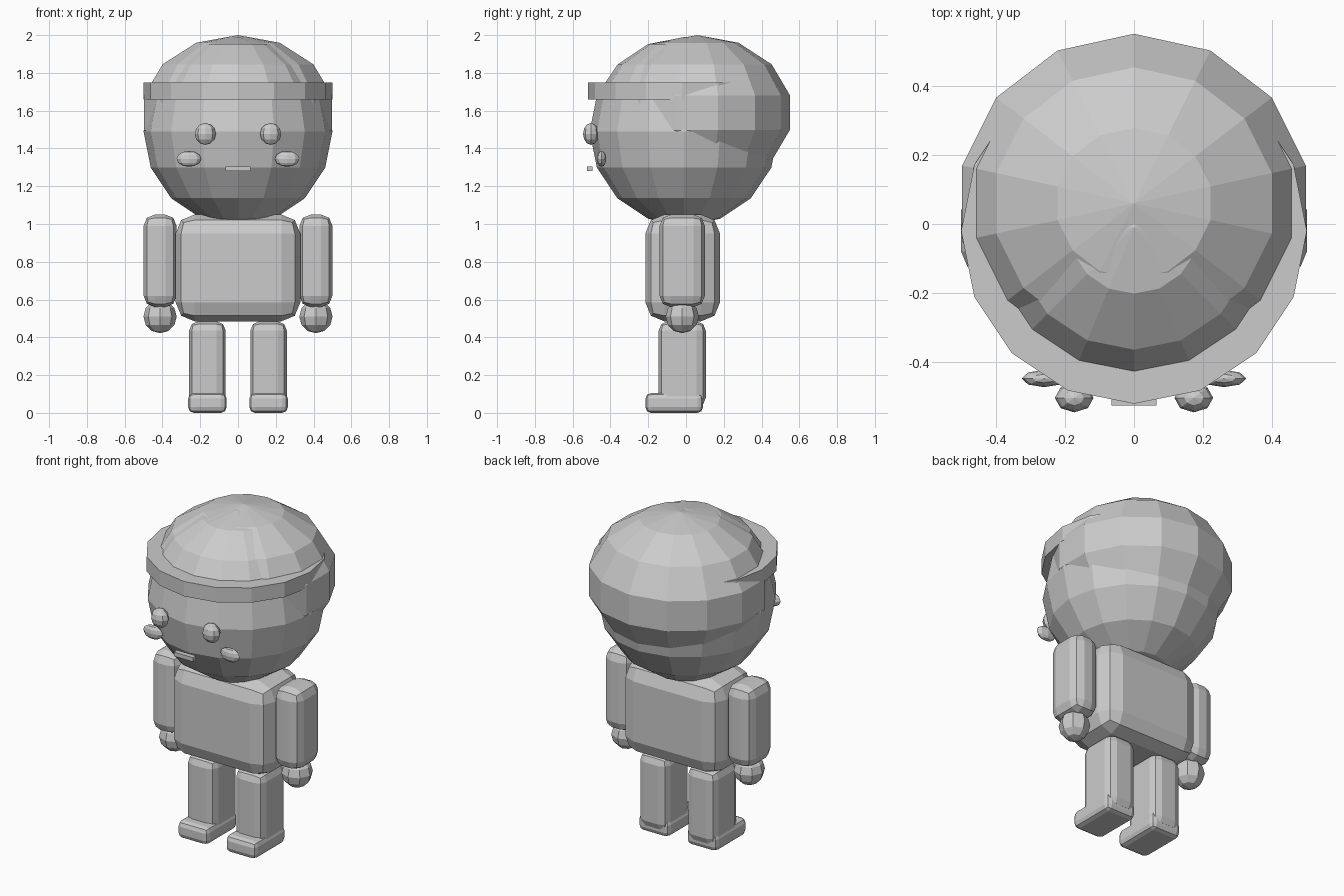
import bpy
import bmesh
from mathutils import Matrix, Vector

cube = bpy.data.objects.get("Cube")
if cube:
    bpy.data.objects.remove(cube, do_unlink=True)

grey = bpy.data.materials.new("plain grey")
grey.use_nodes = True
GREY = (0.6, 0.6, 0.6, 1)
grey.diffuse_color = GREY
grey.node_tree.nodes["Principled BSDF"].inputs["Base Color"].default_value = GREY


def finish(name, bm, centre):
    mesh = bpy.data.meshes.new(name)
    bm.to_mesh(mesh)
    bm.free()
    mesh.materials.append(grey)
    obj = bpy.data.objects.new(name, mesh)
    obj.location = centre
    bpy.context.collection.objects.link(obj)
    return obj


def ball(name, centre, radii, segments, rings):
    """Faceted ellipsoid."""
    bm = bmesh.new()
    bmesh.ops.create_uvsphere(bm, u_segments=segments, v_segments=rings, radius=1)
    bmesh.ops.scale(bm, vec=radii, verts=bm.verts)
    return finish(name, bm, centre)


def block(name, low, high, bevel=0):
    """Box between two corners, with rounded edges."""
    low, high = Vector(low), Vector(high)
    bm = bmesh.new()
    bmesh.ops.create_cube(bm, size=1)
    bmesh.ops.scale(bm, vec=high - low, verts=bm.verts)
    obj = finish(name, bm, (low + high) / 2)
    if bevel:
        mod = obj.modifiers.new("rounded edges", "BEVEL")
        mod.width = bevel
        mod.segments = 2
        mod.limit_method = "NONE"
    return obj


# Head, with the hair as a larger ball set back over it
ball("head", (0, -0.01, 1.49), (0.5, 0.5, 0.5), 16, 8)
ball("hair", (0, 0.06, 1.59), (0.523, 0.503, 0.41), 14, 7)

# Headband
bm = bmesh.new()
bmesh.ops.create_cone(bm, cap_ends=True, segments=16, radius1=0.5, radius2=0.5,
                      depth=0.09)
finish("headband", bm, (0, -0.02, 1.705))

# Mouth and torso
block("mouth", (-0.065, -0.525, 1.28), (0.065, -0.495, 1.305))
block("torso", (-0.33, -0.215, 0.485), (0.33, 0.18, 1.05), 0.1)

# Paired parts
for side, s in (("left", 1), ("right", -1)):
    ball(side + "_eye", (s * 0.173, -0.503, 1.477), (0.056, 0.042, 0.058), 8, 6)
    ball(side + "_cheek", (s * 0.26, -0.447, 1.345), (0.065, 0.025, 0.042), 8, 6)
    block(side + "_arm", (s * 0.4125 - 0.0875, -0.14, 0.56),
          (s * 0.4125 + 0.0875, 0.1, 1.05), 0.06)
    ball(side + "_hand", (s * 0.4125, -0.02, 0.51), (0.088, 0.088, 0.088), 8, 6)
    block(side + "_leg", (s * 0.162 - 0.097, -0.145, 0.03),
          (s * 0.162 + 0.097, 0.105, 0.485), 0.05)
    block(side + "_foot", (s * 0.162 - 0.102, -0.215, 0),
          (s * 0.162 + 0.102, 0.09, 0.105), 0.03)
